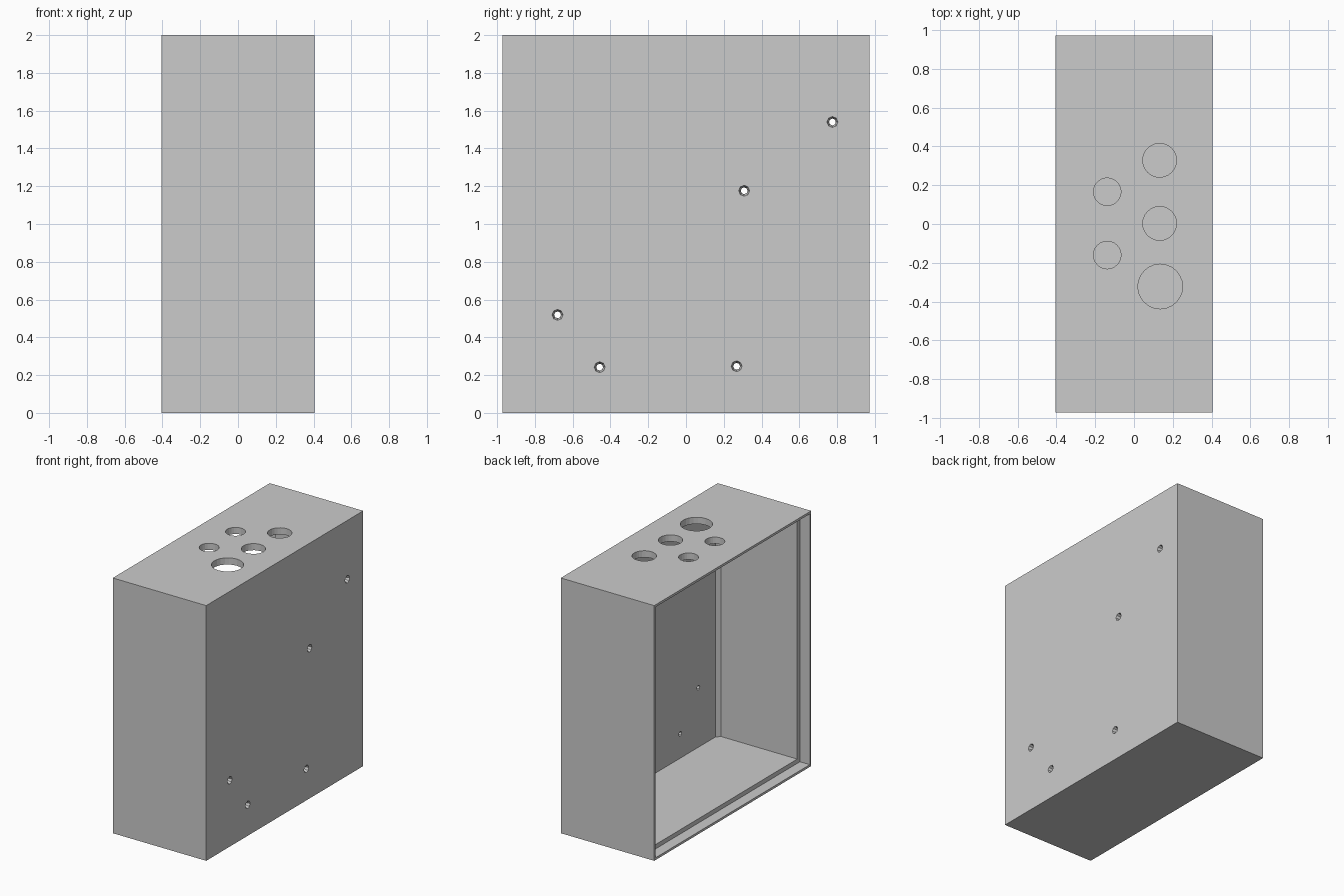
import bpy, bmesh, math
from mathutils import Matrix

if "Cube" in bpy.data.objects:
    bpy.data.objects.remove(bpy.data.objects["Cube"])

HX, HY, H = 0.405, 0.972, 2.0      # half depth, half width, height
WALL, LIP = 0.052, 0.018           # main wall and thin rim thickness
BACK = 0.036                       # thickness of the drilled panel
REBATE = 0.085                     # depth of the lid rebate
CH = 0.03                          # inner corner chamfer

grey = bpy.data.materials.new("plain_grey")
grey.diffuse_color = (0.6, 0.6, 0.6, 1)
grey.use_nodes = True
grey.node_tree.nodes["Principled BSDF"].inputs["Base Color"].default_value = grey.diffuse_color


def add_object(name, bm):
    bmesh.ops.recalc_face_normals(bm, faces=bm.faces)
    me = bpy.data.meshes.new(name)
    bm.to_mesh(me)
    bm.free()
    ob = bpy.data.objects.new(name, me)
    bpy.context.collection.objects.link(ob)
    me.materials.append(grey)
    return ob


def prism(name, outline, z0, z1):
    """Extrude an xy outline from z0 to z1."""
    bm = bmesh.new()
    face = bm.faces.new([bm.verts.new((x, y, z0)) for x, y in outline])
    ext = bmesh.ops.extrude_face_region(bm, geom=[face])
    for v in ext["geom"]:
        if isinstance(v, bmesh.types.BMVert):
            v.co.z = z1
    return add_object(name, bm)


def rect(x0, x1, hy):
    return [(x0, -hy), (x1, -hy), (x1, hy), (x0, hy)]


def cone(name, r1, r2, depth, sides, matrix):
    bm = bmesh.new()
    bmesh.ops.create_cone(bm, cap_ends=True, segments=sides, radius1=r1,
                          radius2=r2, depth=depth, matrix=matrix)
    return add_object(name, bm)


# Box body
box = prism("speaker_box", rect(-HX, HX, HY), 0, H)
cutters = []

# Main cavity, open towards -x, with chamfered far corners
xi, yi = HX - BACK, HY - WALL
cutters.append(prism("cavity_cutter", [
    (-HX - 0.1, -yi), (xi - CH, -yi), (xi, -yi + CH),
    (xi, yi - CH), (xi - CH, yi), (-HX - 0.1, yi)], WALL, H - WALL))

# Shallow rebate around the opening for a lid
cutters.append(prism("rebate_cutter", rect(-HX - 0.2, -HX + REBATE, HY - LIP),
                     LIP, H - LIP))

# Round openings in the top
for x, y, r in [(0.132, 0.328, 0.087), (0.132, 0.003, 0.087), (0.135, -0.322, 0.115),
                (-0.138, 0.166, 0.071), (-0.138, -0.16, 0.071)]:
    cutters.append(cone("top_hole_cutter", r, r, 0.3, 24,
                        Matrix.Translation((x, y, H))))

# Countersunk screw holes in the +x panel
slope = (0.029 - 0.018) / BACK
for y, z in [(0.775, 1.54), (0.308, 1.176), (-0.68, 0.519), (-0.457, 0.242), (0.268, 0.247)]:
    m = Matrix.Translation((HX - BACK / 2, y, z)) @ Matrix.Rotation(math.pi / 2, 4, 'Y')
    e = 0.01
    cutters.append(cone("screw_hole_cutter", 0.018 - slope * e, 0.029 + slope * e,
                        BACK + 2 * e, 8, m))

# Cut everything, then remove the cutters
bpy.context.view_layer.objects.active = box
for c in cutters:
    mod = box.modifiers.new("cut", 'BOOLEAN')
    mod.operation = 'DIFFERENCE'
    mod.solver = 'EXACT'
    mod.object = c
    bpy.ops.object.modifier_apply(modifier=mod.name)
    bpy.data.objects.remove(c, do_unlink=True)
